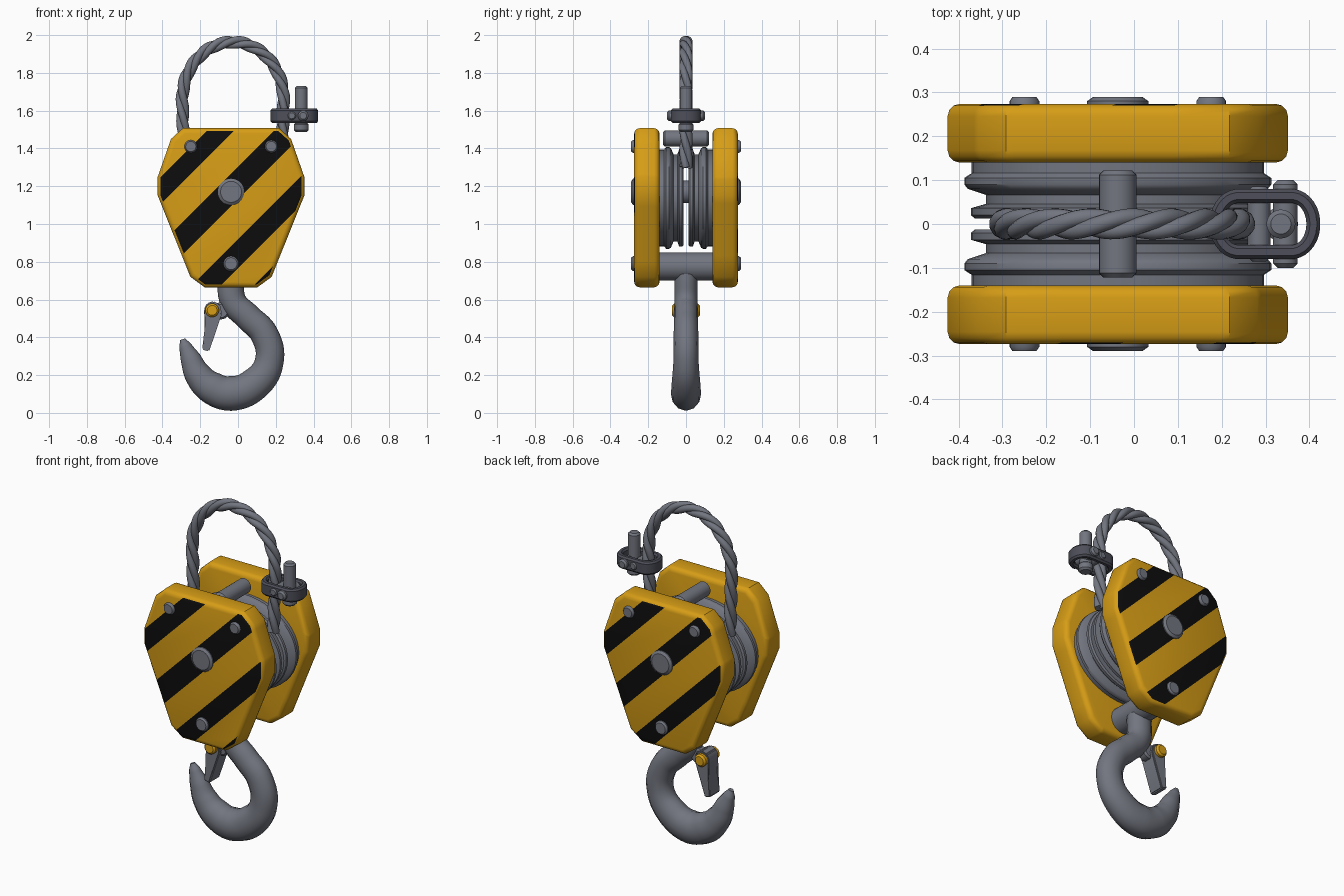
import bpy, bmesh
from math import sin, cos, pi
from mathutils import Vector

if "Cube" in bpy.data.objects:
    bpy.data.objects.remove(bpy.data.objects["Cube"])

XC = -0.037  # middle axis of the block


def material(name, rgb, rough=0.5):
    m = bpy.data.materials.new(name)
    m.use_nodes = True
    m.diffuse_color = (*rgb, 1)
    node = m.node_tree.nodes["Principled BSDF"]
    node.inputs["Base Color"].default_value = (*rgb, 1)
    node.inputs["Roughness"].default_value = rough
    return m


steel = material("steel grey", (0.17, 0.18, 0.215))
dark_steel = material("dark steel", (0.075, 0.078, 0.1))
yellow = material("safety yellow", (0.68, 0.34, 0.008))
black = material("stripe black", (0.004, 0.004, 0.004))


def smooth(ob, angle=35):
    bpy.ops.object.select_all(action='DESELECT')
    ob.select_set(True)
    bpy.context.view_layer.objects.active = ob
    bpy.ops.object.shade_smooth_by_angle(angle=angle * pi / 180)


def add_mesh(name, bm, mats, loc=(0, 0, 0)):
    bmesh.ops.recalc_face_normals(bm, faces=bm.faces[:])
    me = bpy.data.meshes.new(name)
    bm.to_mesh(me)
    bm.free()
    for m in mats:
        me.materials.append(m)
    ob = bpy.data.objects.new(name, me)
    ob.location = loc
    bpy.context.collection.objects.link(ob)
    smooth(ob)
    return ob


def loft(rings, closed=False):
    """Skin a list of equal point rings; cap the ends unless closed."""
    bm = bmesh.new()
    vs = [[bm.verts.new(p) for p in ring] for ring in rings]
    n = len(vs[0])
    pairs = list(zip(vs, vs[1:])) + ([(vs[-1], vs[0])] if closed else [])
    for a, b in pairs:
        for i in range(n):
            j = (i + 1) % n
            bm.faces.new((a[i], a[j], b[j], b[i]))
    if not closed:
        bm.faces.new(vs[0])
        bm.faces.new(vs[-1])
    return bm


def turned(name, profile, loc, mat, squash=1.0, sides=32):
    """Round part about the y axis from (y, radius) points."""
    turn = [2 * pi * i / sides for i in range(sides)]
    rings = [[(r * cos(a), y, r * squash * sin(a)) for a in turn] for y, r in profile]
    return add_mesh(name, loft(rings), [mat], loc)


def rod(name, half, r, loc, mat, c=0.01, sides=24):
    return turned(name, [(-half, r - c), (c - half, r), (half - c, r), (half, r - c)],
                  loc, mat, sides=sides)


def tube(name, points, mat, kind='POLY', depth=1.0):
    """Tube through (point, radius) pairs, turned into a mesh."""
    cu = bpy.data.curves.new(name, 'CURVE')
    cu.dimensions = '3D'
    cu.bevel_depth = depth
    cu.bevel_resolution = 4
    cu.resolution_u = 8
    cu.use_fill_caps = True
    sp = cu.splines.new(kind)
    slots = sp.bezier_points if kind == 'BEZIER' else sp.points
    slots.add(len(points) - 1)
    for slot, (p, r) in zip(slots, points):
        slot.radius = r
        if kind == 'BEZIER':
            slot.co = p
            slot.handle_left_type = slot.handle_right_type = 'AUTO'
        else:
            slot.co = (*p, 1)
    cu.materials.append(mat)
    ob = bpy.data.objects.new(name, cu)
    bpy.context.collection.objects.link(ob)
    bpy.ops.object.select_all(action='DESELECT')
    ob.select_set(True)
    bpy.context.view_layer.objects.active = ob
    bpy.ops.object.convert(target='MESH')
    smooth(bpy.context.object, 50)
    return bpy.context.object


# Striped side plates
HALF = [(0.255, 1.507), (0.318, 1.45), (0.388, 1.25), (0.388, 1.15), (0.215, 0.72), (0.14, 0.665)]
OUTLINE = HALF + [(-x, z) for x, z in reversed(HALF)]
STRIPES = [(-1.622, -1.479), (-1.267, -1.093), (-0.881, -0.728), (-0.553, 0)]


def side_plate(name, stripes, angle):
    bm = loft([[(x, y, z) for x, z in OUTLINE] for y in (-0.274, -0.14)])
    rims = [e for e in bm.edges if abs(e.verts[0].co.y - e.verts[1].co.y) < 0.01]
    bmesh.ops.bevel(bm, geom=rims, offset=0.028, segments=3, profile=0.5, affect='EDGES')
    bmesh.ops.recalc_face_normals(bm, faces=bm.faces[:])
    for d in [d for pair in stripes for d in pair if d]:
        bmesh.ops.bisect_plane(bm, geom=bm.verts[:] + bm.edges[:] + bm.faces[:],
                               plane_co=(d, 0, 0), plane_no=(1, 0, -1))
    for f in bm.faces:
        c = f.calc_center_median()
        if f.normal.y < -0.75 and any(a < c.x - c.z < b for a, b in stripes):
            f.material_index = 1
    ob = add_mesh(name, bm, [yellow, black], (XC, 0, 0))
    ob.rotation_euler.z = angle


side_plate("front_side_plate", STRIPES, 0)
side_plate("back_side_plate", STRIPES[:3], pi)

# Bolt heads on both plates
BOLTS = [("axle_cap", XC, 1.17, 0.07), ("left_bolt", 0.176, 1.41, 0.034),
         ("right_bolt", -0.25, 1.41, 0.034), ("lower_bolt", XC, 0.79, 0.04)]
for side, s in (("front", -1), ("back", 1)):
    for part, x, z, r in BOLTS:
        turned(side + "_" + part, [(s * 0.26, r), (s * 0.28, r), (s * 0.29, r * 0.8)],
               (x, 0, z), steel, sides=20)

# Grooved sheaves, axle and cross bars
SHEAVE = [(0.012, 0.325), (0.02, 0.335), (0.036, 0.335), (0.046, 0.3), (0.066, 0.3),
          (0.08, 0.342), (0.09, 0.35), (0.105, 0.35), (0.116, 0.333), (0.145, 0.333)]
for side, s in (("front", -1), ("back", 1)):
    turned(side + "_sheave", [(s * y, r) for y, r in SHEAVE], (XC, 0, 1.138), steel, 0.77, 48)
rod("axle", 0.2, 0.06, (XC, 0, 1.17), steel)
rod("lower_cross_bar", 0.16, 0.075, (XC, 0, 0.775), steel)
rod("upper_cross_bar", 0.122, 0.043, (XC, 0, 1.453), steel)

# Twisted rope loop from three strands
def rope_centre(t):
    """Two legs joined by an arch, t running 0 to 1."""
    if t < 0.2:
        return Vector((-0.285 - 0.05 * t, 0, 1.3 + 1.8 * t))
    if t > 0.8:
        return Vector((0.231 + 0.05 * (1 - t), 0, 1.3 + 1.8 * (1 - t)))
    a = pi * (0.8 - t) / 0.6
    return Vector((-0.027 + 0.268 * cos(a), 0, 1.66 + 0.303 * sin(a)))


STEPS = 110
for k in range(3):
    strand = []
    for i in range(STEPS + 1):
        t = i / STEPS
        along = (rope_centre(min(t + 0.01, 1)) - rope_centre(max(t - 0.01, 0))).normalized()
        out = Vector((-along.z, 0, along.x))
        phase = 2 * pi * (5 * t + k / 3)
        p = rope_centre(t) + 0.016 * (cos(phase) * out + sin(phase) * Vector((0, 1, 0)))
        strand.append((p, 1))
    tube(f"rope_strand_{k + 1}", strand, steel, depth=0.0195)

# Rope clamp: rounded link, pin and short rope end
link = []
for i in range(32):
    a = 2 * pi * (i + 0.5) / 32
    out = Vector((cos(a), sin(a), 0))
    mid = Vector((0.36 if out.x > 0 else 0.237, 0, 1.573)) + 0.049 * out
    mid.y *= 1.3
    section = [(-0.016, -0.028), (-0.008, -0.038), (0.008, -0.038), (0.016, -0.028),
               (0.016, 0.028), (0.008, 0.038), (-0.008, 0.038), (-0.016, 0.028)]
    link.append([mid + out * u + Vector((0, 0, v)) for u, v in section])
add_mesh("clamp_link", loft(link, closed=True), [dark_steel])
rod("clamp_pin", 0.1, 0.028, (0.345, 0, 1.573), steel)
rod("clamp_rivet", 0.085, 0.026, (0.285, 0, 1.573), steel)
stub = rod("rope_end", 0.122, 0.033, (0.335, 0, 1.609), steel)
stub.rotation_euler.x = pi / 2
foot = rod("rope_end_collar", 0.025, 0.039, (0.335, 0, 1.512), steel)
foot.rotation_euler.x = pi / 2

# Hook with tapering bowl
HOOK = [(-0.293, 0.39, 0.014), (-0.28, 0.355, 0.033), (-0.25, 0.285, 0.055), (-0.21, 0.2, 0.072),
        (-0.14, 0.133, 0.086), (-0.037, 0.103, 0.092), (0.085, 0.15, 0.087), (0.165, 0.27, 0.076),
        (0.14, 0.415, 0.074), (0.05, 0.51, 0.072), (-0.025, 0.59, 0.07), (-0.037, 0.73, 0.07)]
hook = tube("hook", [((x, 0, z), r) for x, z, r in HOOK], steel, 'BEZIER')
hook.scale.y = 0.88

# Safety latch and its pin
rod("latch_lug", 0.03, 0.045, (-0.09, 0, 0.54), steel)
LATCH = [(-0.18, 0.55), (-0.165, 0.58), (-0.13, 0.592), (-0.095, 0.572), (-0.085, 0.525),
         (-0.153, 0.325), (-0.19, 0.335), (-0.17, 0.45)]
bm = loft([[(x, y, z) for x, z in LATCH] for y in (-0.048, 0.048)])
bmesh.ops.bevel(bm, geom=bm.edges[:], offset=0.006, segments=2, affect='EDGES')
add_mesh("latch", bm, [steel])
rod("latch_pin", 0.073, 0.036, (-0.137, 0, 0.543), yellow)
